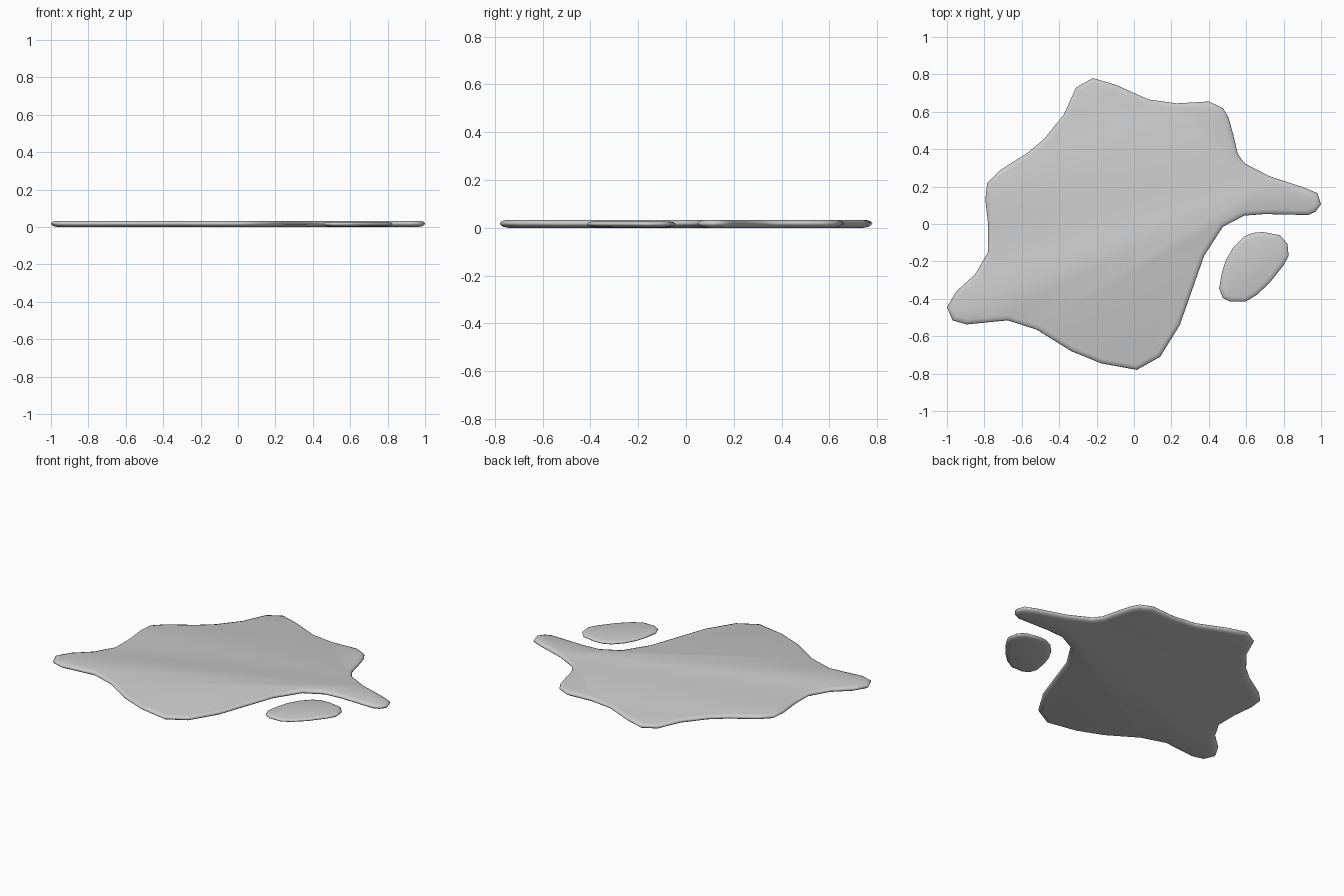
import bpy, bmesh
from mathutils import Vector

if "Cube" in bpy.data.objects:
    bpy.data.objects.remove(bpy.data.objects["Cube"])

# Outlines seen from above, clockwise
PUDDLE = [(-.22, .78), (-.10, .745), (.08, .665), (.23, .645), (.40, .655), (.475, .62),
          (.505, .57), (.53, .48), (.555, .375), (.59, .325), (.725, .255), (.91, .195),
          (.98, .165), (1, .105), (.97, .065), (.93, .048), (.70, .053), (.59, .045),
          (.475, -.015), (.375, -.17), (.245, -.54), (.14, -.71), (.015, -.78),
          (-.175, -.745), (-.335, -.68), (-.52, -.565), (-.675, -.515), (-.895, -.537),
          (-.97, -.515), (-1, -.445), (-.95, -.36), (-.85, -.27), (-.78, -.15), (-.78, 0),
          (-.795, .13), (-.785, .22), (-.72, .285), (-.57, .38), (-.48, .455),
          (-.375, .585), (-.31, .73)]
DROPLET = [(.69, -.043), (.78, -.06), (.82, -.105), (.827, -.17), (.80, -.22), (.725, -.315),
           (.655, -.38), (.595, -.415), (.515, -.415), (.475, -.395), (.455, -.345),
           (.47, -.26), (.49, -.195), (.53, -.125), (.585, -.07), (.63, -.048)]

# Rounded rim as (inset, height fraction), bottom to top
RIM = [(.036, 0), (.014, .14), (.003, .36), (0, .58), (.006, .82), (.026, 1)]


def inward(pts, i):
    """Averaged inward direction at a point of a clockwise outline."""
    p, q, r = (Vector(pts[k % len(pts)]) for k in (i - 1, i, i + 1))
    a, b = (q - p).normalized(), (r - q).normalized()
    t = (a + b).normalized()
    return Vector((t.y, -t.x))


def liquid(name, outline, base, top):
    pts = outline[::-1]
    cw = outline
    n = len(cw)
    bm = bmesh.new()
    rings = []
    for inset, h in RIM:
        ring = []
        for i, p in enumerate(cw):
            v = Vector(p) + inward(cw, i) * inset
            ring.append(bm.verts.new((v.x, v.y, base + (top - base) * h)))
        rings.append(ring)
    for lo, hi in zip(rings, rings[1:]):
        for i in range(n):
            j = (i + 1) % n
            bm.faces.new((lo[i], hi[i], hi[j], lo[j]))
    bm.faces.new(rings[0])
    bm.faces.new(rings[-1][::-1])
    bmesh.ops.recalc_face_normals(bm, faces=bm.faces[:])
    for f in bm.faces:
        f.smooth = True
    mesh = bpy.data.meshes.new(name)
    bm.to_mesh(mesh)
    bm.free()
    obj = bpy.data.objects.new(name, mesh)
    bpy.context.collection.objects.link(obj)
    return obj


# Main pool and the separate small drop
liquid("puddle", PUDDLE, 0, .033)
liquid("droplet", DROPLET, .002, .027)
